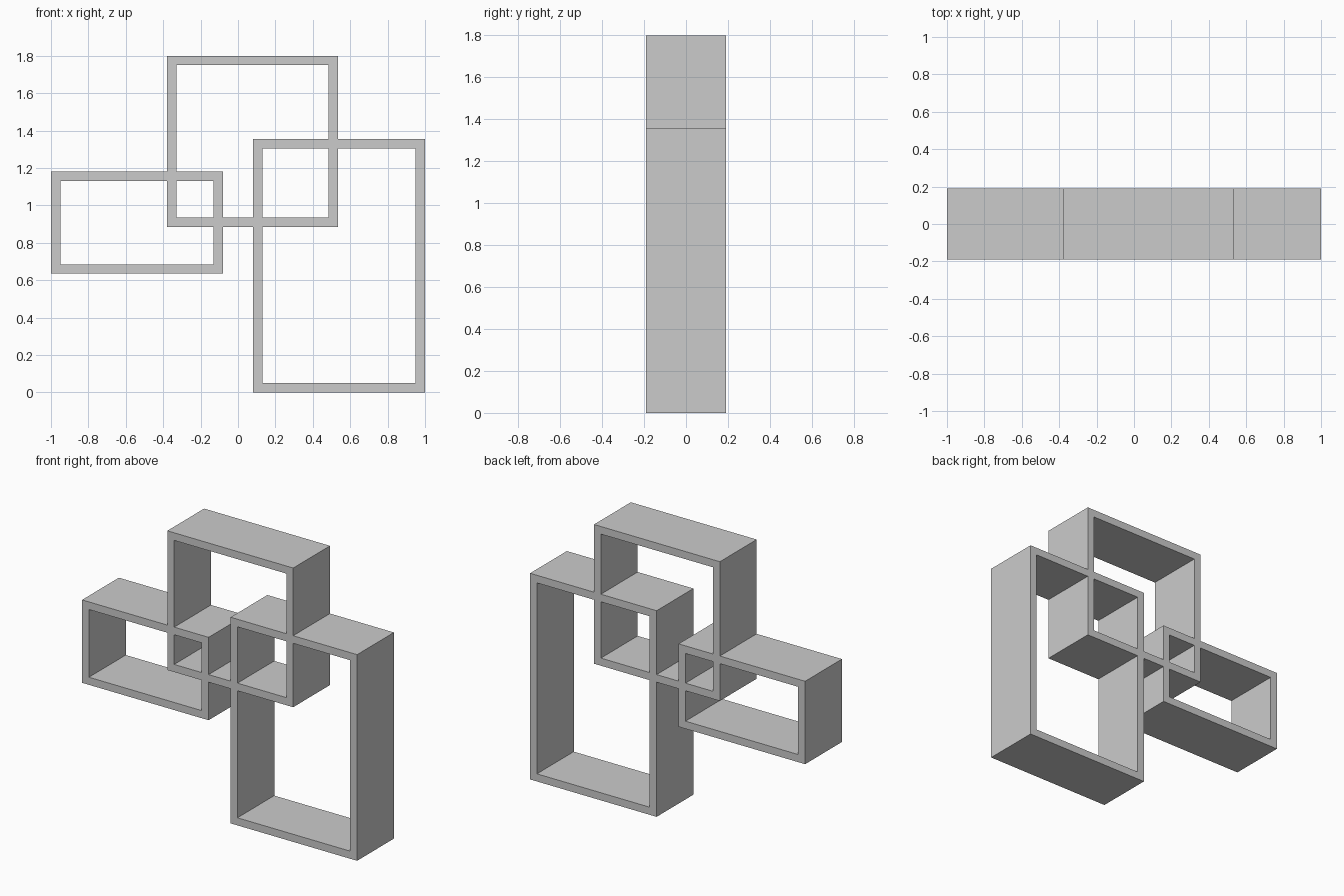
import bpy, bmesh

if "Cube" in bpy.data.objects:
    bpy.data.objects.remove(bpy.data.objects["Cube"])

DEPTH = 0.382   # front-to-back size
WALL = 0.05     # board thickness


def box_frame(name, x0, x1, z0, z1):
    """Open rectangular frame: a flat ring extruded from front to back."""
    bm = bmesh.new()
    y = -DEPTH / 2

    def ring(t):
        corners = ((x0 + t, z0 + t), (x1 - t, z0 + t), (x1 - t, z1 - t), (x0 + t, z1 - t))
        return [bm.verts.new((x, y, z)) for x, z in corners]

    outer, inner = ring(0), ring(WALL)
    faces = [bm.faces.new((outer[i], outer[(i + 1) % 4], inner[(i + 1) % 4], inner[i]))
             for i in range(4)]
    new = bmesh.ops.extrude_face_region(bm, geom=faces, use_keep_orig=True)["geom"]
    bmesh.ops.translate(bm, vec=(0, DEPTH, 0),
                        verts=[g for g in new if isinstance(g, bmesh.types.BMVert)])
    bmesh.ops.recalc_face_normals(bm, faces=bm.faces)
    mesh = bpy.data.meshes.new(name)
    bm.to_mesh(mesh)
    bm.free()
    obj = bpy.data.objects.new(name, mesh)
    bpy.context.collection.objects.link(obj)
    return obj


# Three interlocking frames
shelf = box_frame("wall_shelf", -0.38, 0.535, 0.885, 1.80)
left = box_frame("left_frame", -1.0, -0.08, 0.635, 1.18)
right = box_frame("right_frame", 0.08, 1.0, 0.0, 1.355)

# Join the frames into one clean solid where the boards cross
bpy.context.view_layer.objects.active = shelf
for part in (left, right):
    mod = shelf.modifiers.new("join_" + part.name, 'BOOLEAN')
    mod.operation = 'UNION'
    mod.solver = 'EXACT'
    mod.object = part
    bpy.ops.object.modifier_apply(modifier=mod.name)
    bpy.data.objects.remove(part)
